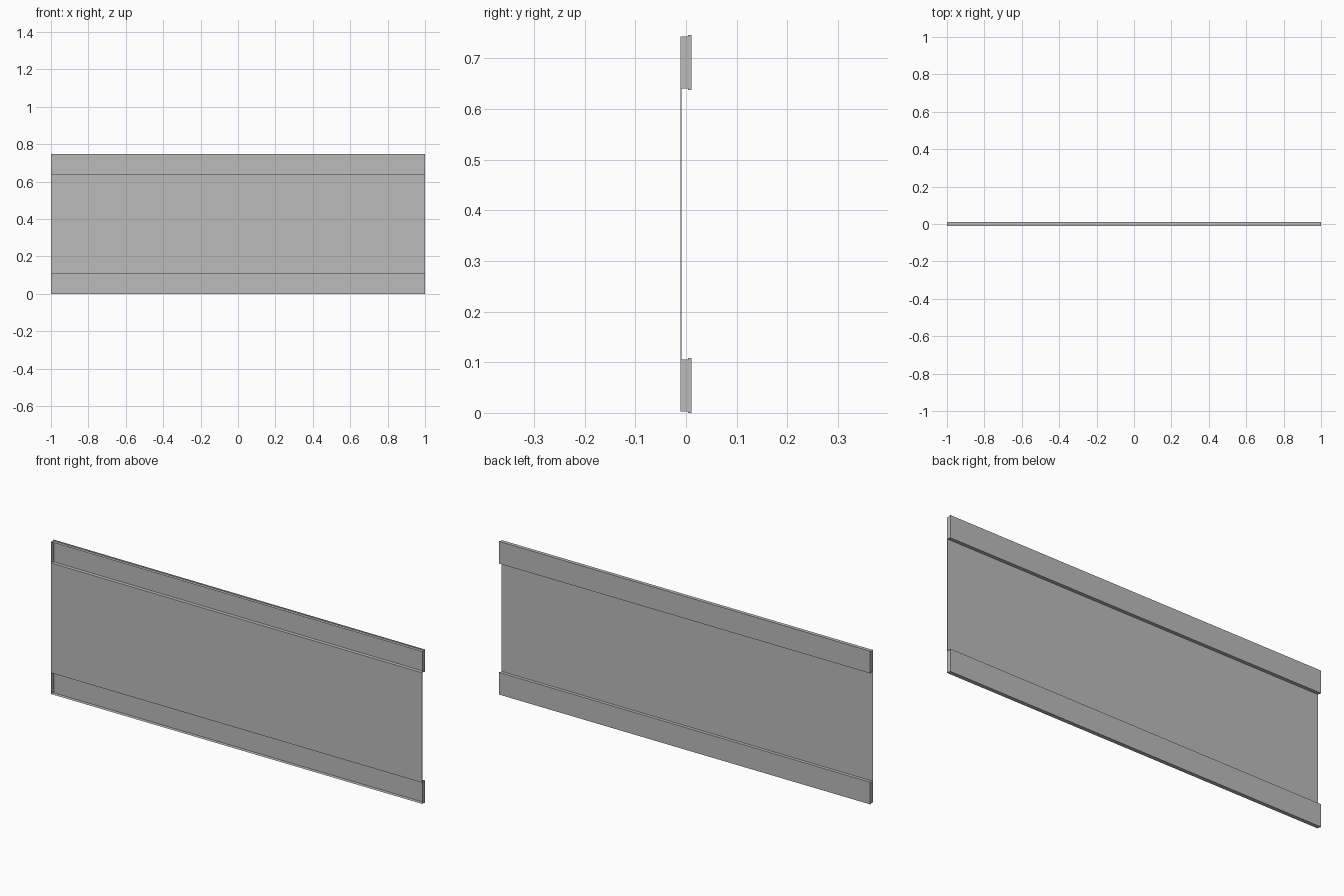
import bpy
import bmesh

cube = bpy.data.objects.get("Cube")
if cube:
    bpy.data.objects.remove(cube, do_unlink=True)

# Single plain grey finish
grey = bpy.data.materials.new("plain_grey")
grey.use_nodes = True
colour = (0.5, 0.5, 0.5, 1)
grey.diffuse_color = colour
grey.node_tree.nodes["Principled BSDF"].inputs["Base Color"].default_value = colour

HALF = 1.0                      # half length
FRONT, STEP, BACK = -0.011, 0.004, 0.011
LIP = 0.0025                    # how far the back lip stands out
RAIL_H = 0.108
TOP_Z = 0.638


def finish(name, bm):
    mesh = bpy.data.meshes.new(name)
    bm.to_mesh(mesh)
    bm.free()
    mesh.materials.append(grey)
    obj = bpy.data.objects.new(name, mesh)
    bpy.context.collection.objects.link(obj)
    return obj


def rail(name, z0):
    """Shallow channel, open to the front, with a wider lip at the back."""
    z1 = z0 + RAIL_H
    profile = [(FRONT, z0 + LIP), (STEP, z0 + LIP), (STEP, z0), (BACK, z0),
               (BACK, z1), (STEP, z1), (STEP, z1 - LIP), (FRONT, z1 - LIP)]
    bm = bmesh.new()
    ends = [[bm.verts.new((x, y, z)) for y, z in profile] for x in (-HALF, HALF)]
    left, right = ends
    for i in range(len(profile) - 1):
        bm.faces.new((left[i], left[i + 1], right[i + 1], right[i]))
    # End caps
    bm.faces.new(left[::-1])
    bm.faces.new(right)
    bmesh.ops.recalc_face_normals(bm, faces=bm.faces)
    # Outward normals: the wide back wall must face +y
    back_wall = max(bm.faces, key=lambda f: f.calc_center_median().y)
    if back_wall.normal.y < 0:
        bmesh.ops.reverse_faces(bm, faces=bm.faces)
    return finish(name, bm)


# Thin sheet between the rails, flush with their front rims
def panel(name, z0, z1, thickness=0.002):
    bm = bmesh.new()
    bmesh.ops.create_cube(bm, size=1)
    bmesh.ops.scale(bm, vec=(2 * HALF, thickness, z1 - z0), verts=bm.verts)
    bmesh.ops.translate(bm, vec=(0, FRONT + thickness / 2, (z0 + z1) / 2), verts=bm.verts)
    return finish(name, bm)


rail("bottom_rail", 0)
rail("top_rail", TOP_Z)
panel("web_panel", RAIL_H - LIP, TOP_Z + LIP)
